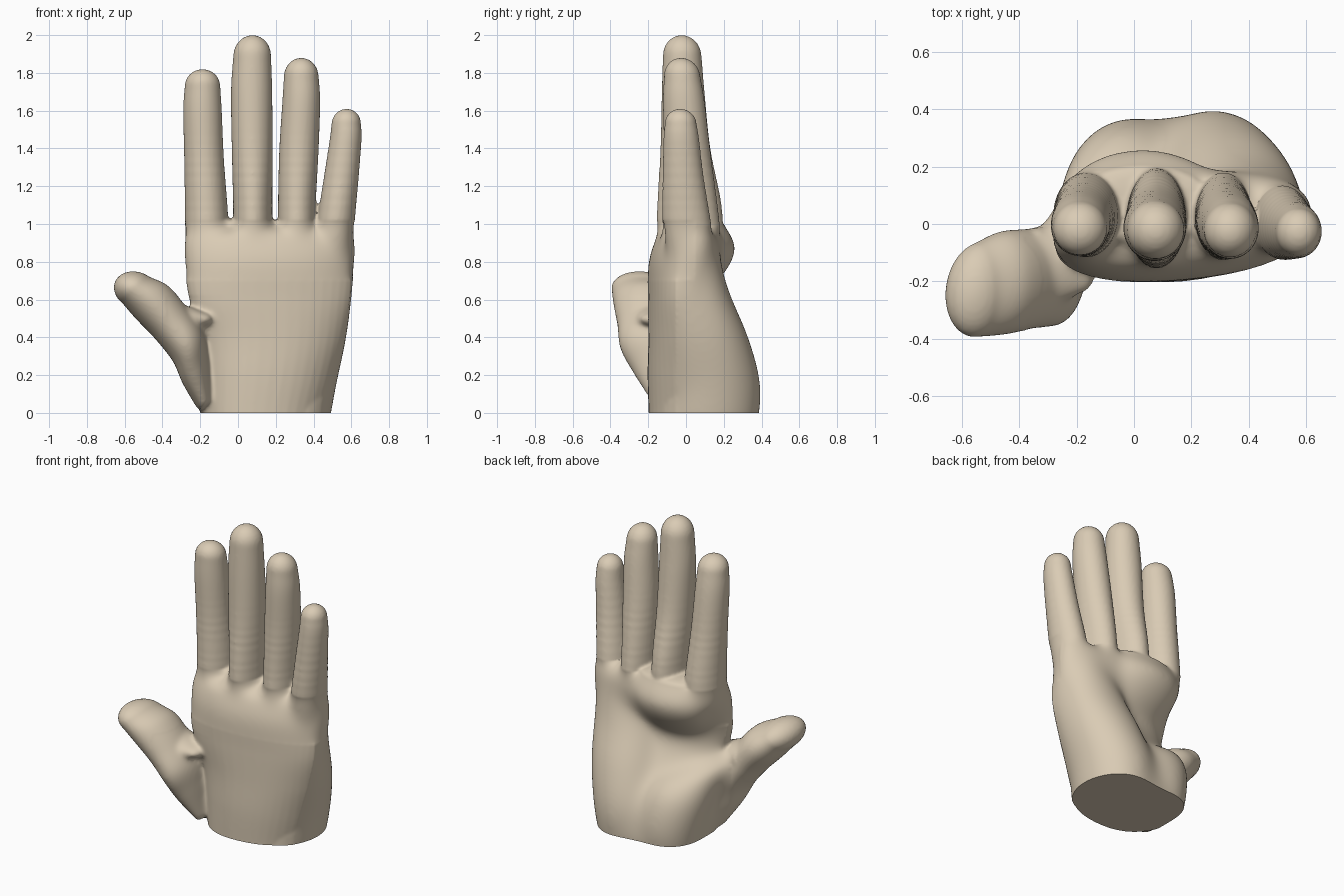
import bpy, bmesh, math
from mathutils import Vector

cube = bpy.data.objects.get("Cube")
if cube:
    bpy.data.objects.remove(cube, do_unlink=True)

SIDES, STEPS, CAP_STEPS = 40, 12, 7
bm = bmesh.new()


def spline(keys):
    """Smooth path through keys of x, y, z, side radius, depth radius."""
    k = [Vector(v) for v in keys]
    k = [k[0] * 2 - k[1]] + k + [k[-1] * 2 - k[-2]]
    out = []
    for a, b, c, d in zip(k, k[1:], k[2:], k[3:]):
        for i in range(STEPS):
            t = i / STEPS
            out.append((b * 2 + (c - a) * t + (a * 2 - b * 5 + c * 4 - d) * t ** 2
                        + (b * 3 - a - c * 3 + d) * t ** 3) * 0.5)
    return out + [k[-2]]


def limb(keys, cap, side=(1, 0, 0), ripple=0.0, power=1.0):
    """Loft elliptical rings along a path and close the end with a dome."""
    side = Vector(side).normalized()
    rings = []
    for p in spline(keys):
        fade = max(0, 1 - abs(p[2] - 1.22) / 0.32)
        s = 1 + ripple * fade * math.sin(p[2] * 110)
        rings.append((Vector(p[:3]), p[3] * s, p[4] * s))
    end, ra, rb = rings[-1]
    along = (end - rings[-2][0]).normalized()
    for i in range(1, CAP_STEPS):
        t = i / CAP_STEPS * math.pi / 2
        rings.append((end + along * cap * math.sin(t), ra * math.cos(t), rb * math.cos(t)))
    loops = []
    for c, a, b in rings:
        loop = []
        for i in range(SIDES):
            t = i / SIDES * 2 * math.pi
            u, v = (math.copysign(abs(f) ** power, f) for f in (math.cos(t), math.sin(t)))
            loop.append(bm.verts.new(c + side * a * u + Vector((0, b * v, 0))))
        loops.append(loop)
    for lo, hi in zip(loops, loops[1:]):
        for i in range(SIDES):
            j = (i + 1) % SIDES
            bm.faces.new((lo[i], lo[j], hi[j], hi[i]))
    tip = bm.verts.new(end + along * cap)
    for i in range(SIDES):
        bm.faces.new((loops[-1][i], loops[-1][(i + 1) % SIDES], tip))
    bm.faces.new(loops[0][::-1])


# Palm and wrist
limb([(.14, .09, -.1, .335, .28), (.14, .09, 0, .34, .285), (.165, .07, .2, .37, .27),
      (.185, .01, .4, .395, .205), (.175, -.04, .6, .435, .155),
      (.17, -.01, .8, .46, .182), (.168, .012, .93, .465, .162)], 0.05,
     side=(1, .09, 0), power=0.9)

# Heel of the palm on the little finger side
limb([(.27, .12, -.1, .21, .265), (.28, .13, .15, .245, .27), (.33, .1, .4, .245, .235),
      (.38, .05, .65, .22, .18), (.44, .03, .88, .16, .14)], 0.08)

# Thumb mound
limb([(.02, .14, -.1, .2, .21), (-.01, .15, .1, .21, .225), (-.07, .12, .3, .19, .205),
      (-.17, .02, .42, .12, .17), (-.25, -.08, .48, .09, .13)], 0.08, side=(.9, 0, .3))

# Pad below the fingers
limb([(.08, -.02, .6, .2, .1), (.04, .06, .75, .25, .155), (.03, .11, .88, .27, .16),
      (.03, .07, 1.0, .25, .13)], 0.03)

# Thumb and its web
limb([(-.17, -.04, .04, .05, .13), (-.225, -.13, .22, .095, .15), (-.265, -.17, .35, .112, .18),
      (-.355, -.19, .475, .118, .175), (-.455, -.205, .585, .122, .18),
      (-.54, -.228, .65, .1, .165)], 0.12, side=(.7, 0, .7))
limb([(-.34, -.14, .49, .1, .13), (-.25, -.15, .495, .065, .12), (-.175, -.16, .495, .035, .08)],
     0.04, side=(0, 0, 1))

# Fingers, each with the height of its rounded end
fingers = [
    ([(-.165, .03, .85, .118, .155), (-.167, .03, 1.05, .114, .145),
      (-.18, .012, 1.35, .105, .12), (-.188, -.005, 1.6, .102, .107),
      (-.188, -.015, 1.73, .094, .094)], 0.09),
    ([(.078, .02, .85, .105, .18), (.078, .018, 1.1, .104, .17), (.075, -.003, 1.4, .108, .132),
      (.072, -.015, 1.7, .109, .113), (.075, -.02, 1.89, .1, .102)], 0.11),
    ([(.312, .03, .85, .1, .165), (.312, .022, 1.1, .1, .145), (.323, .005, 1.4, .104, .122),
      (.335, -.012, 1.65, .1, .11), (.335, -.02, 1.78, .092, .096)], 0.1),
    ([(.5, .03, .8, .105, .125), (.517, .005, 1.0, .1, .128), (.547, -.015, 1.25, .092, .108),
      (.57, -.025, 1.45, .084, .094), (.573, -.028, 1.53, .078, .084)], 0.08),
]
for keys, cap in fingers:
    limb(keys, cap, ripple=0.008)

bmesh.ops.recalc_face_normals(bm, faces=bm.faces)
mesh = bpy.data.meshes.new("hand")
bm.to_mesh(mesh)
bm.free()
hand = bpy.data.objects.new("hand", mesh)
bpy.context.collection.objects.link(hand)

# Fuse all parts into one skin
remesh = hand.modifiers.new("fuse", "REMESH")
remesh.mode = "VOXEL"
remesh.voxel_size = 0.0095
smooth = hand.modifiers.new("soften", "SMOOTH")
smooth.factor = 0.5
smooth.iterations = 6
graph = bpy.context.evaluated_depsgraph_get()
skin = bpy.data.meshes.new_from_object(hand.evaluated_get(graph))
hand.modifiers.clear()
hand.data = skin
bpy.data.meshes.remove(mesh)
skin.name = "hand"

# Melt the mounds, the knuckles and the thumb fold into the hand
bm = bmesh.new()
bm.from_mesh(skin)
palm = [v for v in bm.verts if v.co.z < .99 and v.co.y > -.05 and v.co.x > -.32]
knuckles = [v for v in bm.verts if .7 < v.co.z < 1.02 and v.co.y < .05 and v.co.x > -.32]
fold = [v for v in bm.verts if v.co.z < .62 and v.co.y < -.04 and -.38 < v.co.x < -.08]
for verts, rounds in ((palm, 170), (knuckles, 90), (fold, 14)):
    for _ in range(rounds):
        bmesh.ops.smooth_vert(bm, verts=verts, factor=0.5,
                              use_axis_x=True, use_axis_y=True, use_axis_z=True)

# Flat cut at the wrist
cut = bmesh.ops.bisect_plane(bm, geom=bm.verts[:] + bm.edges[:] + bm.faces[:],
                             plane_co=(0, 0, 0), plane_no=(0, 0, 1), clear_inner=True)
rim = [e for e in cut["geom_cut"] if isinstance(e, bmesh.types.BMEdge) and e.is_boundary]
bmesh.ops.holes_fill(bm, edges=rim, sides=0)
bmesh.ops.recalc_face_normals(bm, faces=bm.faces)
bm.to_mesh(skin)
bm.free()

# Skin colour
color = (0.70, 0.60, 0.46, 1)
mat = bpy.data.materials.new("pale skin")
mat.use_nodes = True
mat.diffuse_color = color
shader = mat.node_tree.nodes["Principled BSDF"]
shader.inputs["Base Color"].default_value = color
shader.inputs["Roughness"].default_value = 0.8
skin.materials.clear()
skin.materials.append(mat)

bpy.ops.object.select_all(action="DESELECT")
hand.select_set(True)
bpy.context.view_layer.objects.active = hand
bpy.ops.object.shade_smooth_by_angle(angle=math.radians(50))
